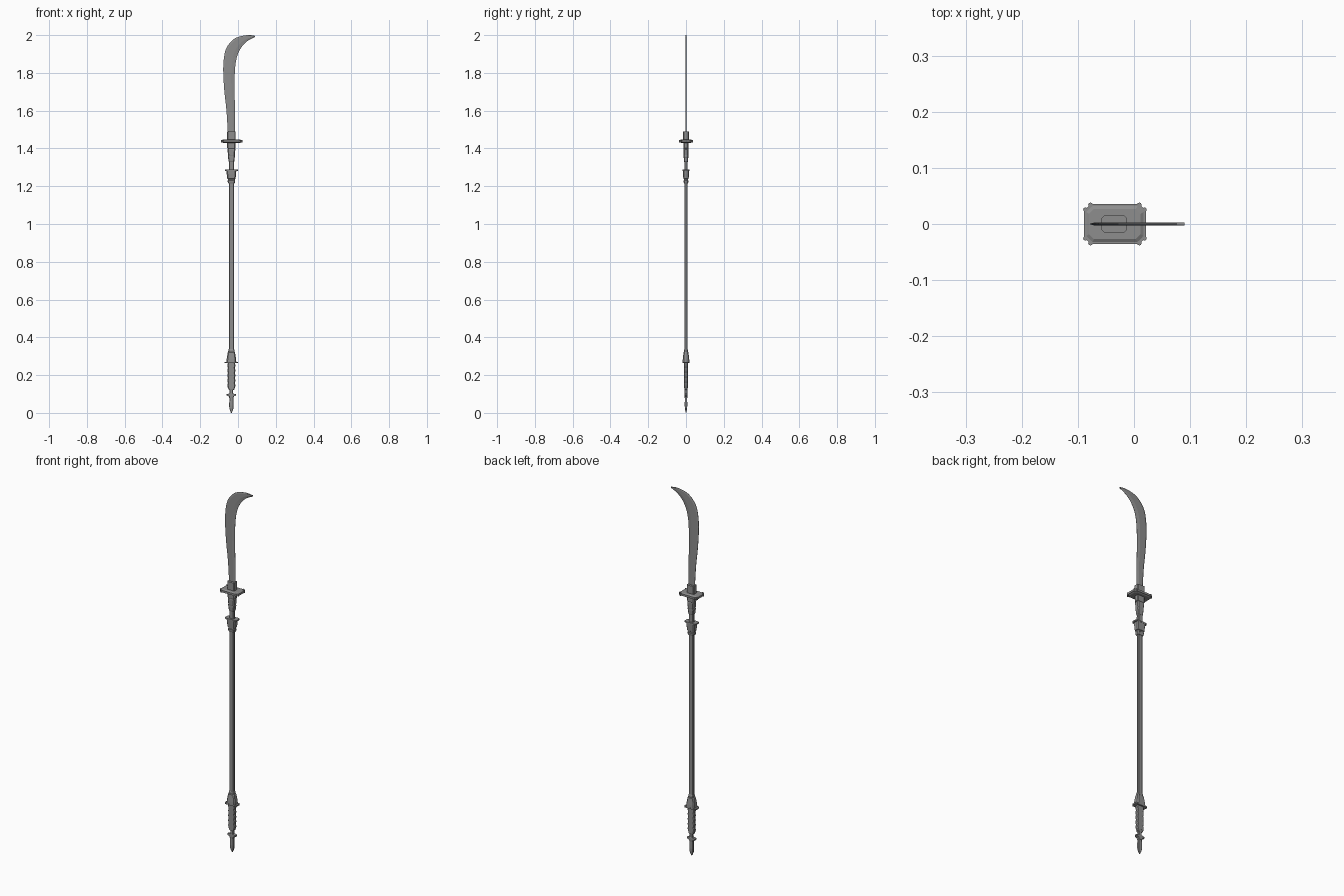
import bpy, bmesh, math
from mathutils import Vector

CX = -0.035  # pole axis
steel = bpy.data.materials.new("dark_steel")
steel.diffuse_color = (0.27, 0.27, 0.27, 1)


def mesh_object(name, rings):
    """Skin a list of equal-length closed rings and cap both ends."""
    bm = bmesh.new()
    loops = [[bm.verts.new(p) for p in ring] for ring in rings]
    n = len(loops[0])
    for a, b in zip(loops, loops[1:]):
        for i in range(n):
            j = (i + 1) % n
            bm.faces.new((a[i], a[j], b[j], b[i]))
    bm.faces.new(loops[0][::-1])
    bm.faces.new(loops[-1])
    bmesh.ops.recalc_face_normals(bm, faces=bm.faces)
    me = bpy.data.meshes.new(name)
    bm.to_mesh(me)
    bm.free()
    me.materials.append(steel)
    ob = bpy.data.objects.new(name, me)
    bpy.context.collection.objects.link(ob)
    return ob


def octagon(z, hx, hy, chamfer=0.35, cx=CX):
    c = min(hx, hy) * chamfer
    pts = [(hx, hy - c), (hx - c, hy), (c - hx, hy), (-hx, hy - c),
           (-hx, c - hy), (c - hx, -hy), (hx - c, -hy), (hx, c - hy)]
    return [(cx + x, y, z) for x, y in pts]


def loft(name, profile, chamfer=0.35, cx=CX):
    """Profile rows: height, half width, half depth."""
    return mesh_object(name, [octagon(*row, chamfer, cx) for row in profile])


# Blade: outer and inner edges paired along its length
stations = [((-0.053, 1.47), (-0.016, 1.47)), ((-0.061, 1.60), (-0.016, 1.60)),
            ((-0.072, 1.70), (-0.018, 1.69)), ((-0.078, 1.80), (-0.018, 1.77)),
            ((-0.076, 1.865), (-0.014, 1.84)), ((-0.066, 1.92), (-0.004, 1.89)),
            ((-0.044, 1.958), (0.012, 1.926)), ((-0.012, 1.985), (0.032, 1.953)),
            ((0.028, 1.997), (0.055, 1.972)), ((0.062, 2.0), (0.075, 1.983)),
            ((0.090, 1.996), (0.089, 1.989))]


def spline(pts, steps=4):
    p = [Vector(q) for q in pts]
    p = [p[0] * 2 - p[1]] + p + [p[-1] * 2 - p[-2]]
    out = []
    for i in range(1, len(p) - 2):
        a, b, c, d = p[i - 1:i + 3]
        for s in range(steps):
            t = s / steps
            out.append(0.5 * (2 * b + (c - a) * t + (2 * a - 5 * b + 4 * c - d) * t * t
                              + (3 * b - a - 3 * c + d) * t ** 3))
    return out + [p[-2]]


rings = []
for o, i in zip(spline([s[0] for s in stations]), spline([s[1] for s in stations])):
    ring = []
    for f, y in ((0, 0.0008), (0.15, 0.003), (0.7, 0.003), (1, 0.0005),
                 (1, -0.0005), (0.7, -0.003), (0.15, -0.003), (0, -0.0008)):
        q = o.lerp(i, f)
        ring.append((q.x, y, q.y))
    rings.append(ring)
mesh_object("blade", rings)

# Collar holding the blade above the guard
loft("blade_collar", [(1.44, 0.0225, 0.015), (1.49, 0.0225, 0.015)], 0.3)

# Guard plate with bevelled rim and corner studs
GX = -0.034
loft("guard_plate", [(1.430, 0.046, 0.027), (1.433, 0.051, 0.032), (1.433, 0.055, 0.036),
                     (1.444, 0.055, 0.036), (1.444, 0.051, 0.032), (1.447, 0.046, 0.027)],
     0.33, GX)
for sx in (-1, 1):
    for sy in (-1, 1):
        for x, y in ((0.0435, 0.0340), (0.0525, 0.0255)):
            bpy.ops.mesh.primitive_cylinder_add(
                vertices=8, radius=0.0042, depth=0.015,
                location=(GX + sx * x, sy * y, 1.4385))
            stud = bpy.context.object
            stud.name = "guard_corner_stud"
            stud.data.materials.append(steel)

# Upper socket below the guard
loft("upper_socket", [(1.328, 0.013, 0.009), (1.333, 0.016, 0.011), (1.35, 0.017, 0.012),
                      (1.355, 0.019, 0.012), (1.362, 0.019, 0.012), (1.365, 0.018, 0.013),
                      (1.395, 0.021, 0.014), (1.399, 0.018, 0.012), (1.402, 0.022, 0.014),
                      (1.432, 0.022, 0.014)])
loft("upper_neck", [(1.28, 0.014, 0.008), (1.335, 0.013, 0.008)])

# Flared ferrule at the top of the shaft
loft("upper_ferrule", [(1.215, 0.016, 0.010), (1.22, 0.019, 0.012), (1.23, 0.020, 0.013),
                       (1.232, 0.018, 0.011), (1.238, 0.018, 0.011), (1.24, 0.022, 0.014),
                       (1.265, 0.025, 0.016), (1.282, 0.026, 0.017), (1.286, 0.022, 0.013)])
loft("upper_flange", [(1.281, 0.035, 0.018), (1.288, 0.035, 0.018)])

# Shaft
loft("shaft", [(0.26, 0.0135, 0.0075), (1.29, 0.0135, 0.0075)], 0.4)

# Lower ferrule, flaring down to a flange
loft("lower_ferrule", [(0.268, 0.026, 0.018), (0.285, 0.025, 0.017), (0.32, 0.019, 0.013),
                       (0.323, 0.017, 0.010), (0.333, 0.016, 0.010), (0.338, 0.014, 0.008)])
loft("lower_flange", [(0.263, 0.036, 0.018), (0.270, 0.036, 0.018)])

# Grip with finger swells along its edges
grip = []
for k in range(31):
    t = k / 30
    bump = abs(math.sin(math.pi * 5 * t))
    grip.append((0.132 + 0.133 * t, 0.0185 + 0.0025 * bump, 0.0095))
loft("grip", grip, 0.45)

# Neck, small crossbar and butt spike
loft("lower_neck", [(0.09, 0.009, 0.007), (0.12, 0.009, 0.007), (0.124, 0.015, 0.009),
                    (0.134, 0.018, 0.009)])
loft("small_crossbar", [(0.078, 0.011, 0.008), (0.088, 0.014, 0.009), (0.092, 0.025, 0.009),
                        (0.099, 0.025, 0.009), (0.102, 0.012, 0.008)])
loft("butt_spike", [(0.0, 0.002, 0.001), (0.012, 0.007, 0.004), (0.025, 0.011, 0.006),
                    (0.04, 0.012, 0.007), (0.085, 0.010, 0.006)])
